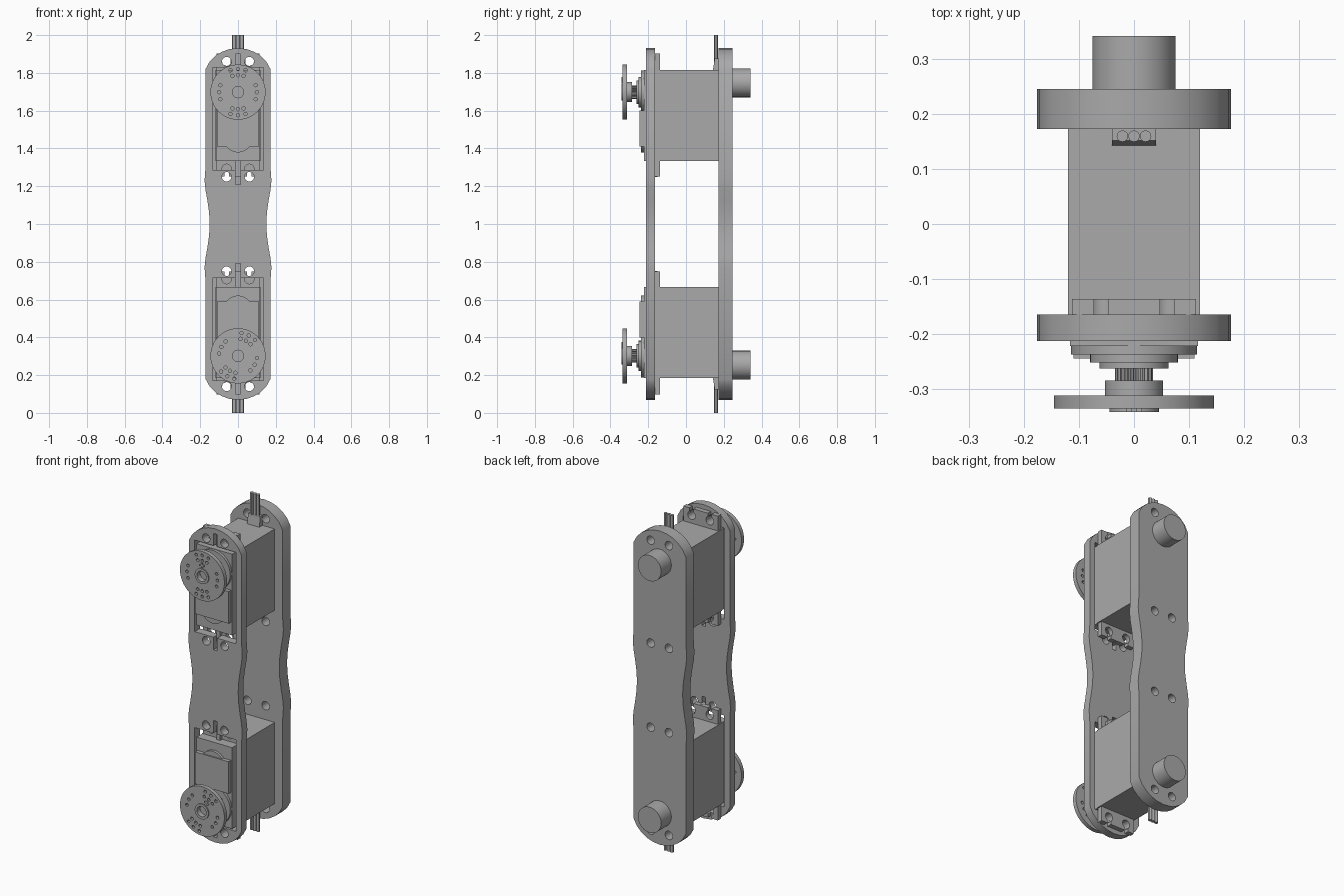
import bpy, bmesh
from math import sin, cos, pi, radians
from mathutils import Matrix, Vector

old = bpy.data.objects.get("Cube")
if old:
    bpy.data.objects.remove(old, do_unlink=True)

GREY = (0.4, 0.4, 0.4, 1)
grey = bpy.data.materials.new("plain grey")
grey.use_nodes = True
grey.diffuse_color = GREY
grey.node_tree.nodes["Principled BSDF"].inputs["Base Color"].default_value = GREY


def finish(name, bm):
    """Turn a bmesh into a grey object, smooth except at sharp edges."""
    bmesh.ops.remove_doubles(bm, verts=bm.verts, dist=1e-5)
    bmesh.ops.recalc_face_normals(bm, faces=bm.faces)
    mesh = bpy.data.meshes.new(name)
    bm.to_mesh(mesh)
    bm.free()
    mesh.materials.clear()
    mesh.materials.append(grey)
    ob = bpy.data.objects.new(name, mesh)
    bpy.context.collection.objects.link(ob)
    bpy.ops.object.select_all(action='DESELECT')
    ob.select_set(True)
    bpy.context.view_layer.objects.active = ob
    bpy.ops.object.shade_smooth_by_angle(angle=radians(30))
    return ob


def prism(name, y0, y1, loops, side=1):
    """Extrude x-z loops (first is the outline, the rest are holes) along y."""
    curve = bpy.data.curves.new(name, 'CURVE')
    curve.dimensions = '2D'
    curve.fill_mode = 'BOTH'
    curve.extrude = (y1 - y0) / 2
    for loop in loops:
        spline = curve.splines.new('POLY')
        spline.points.add(len(loop) - 1)
        for point, (x, z) in zip(spline.points, loop):
            point.co = (x, 1 + side * (z - 1), 0, 1)
        spline.use_cyclic_u = True
    temp = bpy.data.objects.new(name + "_temp", curve)
    bpy.context.collection.objects.link(temp)
    dg = bpy.context.evaluated_depsgraph_get()
    mesh = bpy.data.meshes.new_from_object(temp.evaluated_get(dg))
    bm = bmesh.new()
    bm.from_mesh(mesh)
    bm.transform(Matrix.Translation((0, (y0 + y1) / 2, 0)) @ Matrix.Rotation(pi / 2, 4, 'X'))
    bpy.data.objects.remove(temp, do_unlink=True)
    bpy.data.curves.remove(curve)
    bpy.data.meshes.remove(mesh)
    return finish(name, bm)


def arc(cx, cz, r, a0=0, a1=360, n=16):
    return [(cx + r * cos(radians(a0 + (a1 - a0) * i / n)),
             cz + r * sin(radians(a0 + (a1 - a0) * i / n))) for i in range(n + 1)]


def circle(cx, cz, r, n=48):
    return arc(cx, cz, r, n=n)[:-1]


def rect(w, z0, z1):
    return [(-w, z0), (w, z0), (w, z1), (-w, z1)]


def flip(loop):
    return [(x, 2 - z) for x, z in loop]


# Long side plates with rounded ends and a pinched waist
edge = [(0.15, 1), (0.153, 1.06), (0.163, 1.13), (0.172, 1.18), (0.177, 1.23), (0.172, 1.3),
        (0.172, 1.82), (0.15, 1.86), (0.12, 1.89), (0.085, 1.912), (0.045, 1.926), (0, 1.931)]
upper = edge + [(-x, z) for x, z in edge[-2::-1]]
outline = upper + flip(upper)[-2:0:-1]
bolts = [circle(x, z, 0.025, 20) for x in (-0.06, 0.06) for z in (1.25, 1.86)]
bolts += [flip(b) for b in bolts]
half = [(0.012, 1.21), (0.012, 1.285), (0.135, 1.285), (0.135, 1.828), (0.012, 1.828), (0.012, 1.9)]
window = half + [(-x, z) for x, z in reversed(half)]
prism("front_plate", -0.213, -0.165, [outline, window, flip(window)] + bolts)
prism("rear_plate", 0.173, 0.246, [outline] + bolts)

# Mounting flange outline with keyhole notches at both ends
MID, TIP = 1.577, 1.903
end = [(-0.113, TIP)]
for cx in (-0.06, 0.06):
    end += [(cx - 0.0125, TIP)] + arc(cx, 1.862, 0.025, 120, 420) + [(cx + 0.0125, TIP)]
end.append((0.113, TIP))
flange = end + [(x, 2 * MID - z) for x, z in reversed(end)]

# Holes in the round horn: triple rows above and below, arcs at the sides
SHAFT = 1.698
dots = [(0.1, 0), (0.094, 0.037), (0.094, -0.037)]
dots += [(-x, z) for x, z in dots]
dots += [(x, s * z) for s in (-1, 1) for x, z in
         ((-0.04, 0.116), (0, 0.122), (0.04, 0.116), (-0.03, 0.086), (0, 0.09), (0.03, 0.086))]
plus = [(-1, 3), (1, 3), (1, 1), (3, 1), (3, -1), (1, -1),
        (1, -3), (-1, -3), (-1, -1), (-3, -1), (-3, 1), (-1, 1)]


def horn(label, side, turn):
    """Round output horn, spun about the shaft."""
    centre = 1 + side * (SHAFT - 1)
    c, s = cos(radians(turn)), sin(radians(turn))

    def spin(x, z):
        return x * c - z * s, centre + x * s + z * c

    holes = [circle(*spin(x, z), 0.009, 12) for x, z in dots]
    prism(label + "_horn_disc", -0.336, -0.312,
          [circle(0, centre, 0.146, 64), circle(0, centre, 0.03, 32)] + holes)
    prism(label + "_horn_ring", -0.342, -0.336, [circle(0, centre, 0.045), circle(0, centre, 0.03, 32)])
    prism(label + "_horn_mark", -0.342, -0.336, [[spin(x * 0.005, 0.064 + z * 0.005) for x, z in plus]])


def servo(label, side, turn):
    def part(name, y0, y1, *loops):
        return prism(label + "_" + name, y0, y1, loops, side)

    # Case, flange and its ribs
    part("servo_case", -0.165, 0.173, rect(0.12, 1.333, 1.815))
    part("servo_face", -0.222, -0.165, rect(0.117, 1.333, 1.815))
    part("flange", -0.165, -0.137, flange)
    part("lower_rib", -0.185, -0.15, rect(0.012, 1.25, 1.333))
    part("upper_rib", -0.185, -0.15, rect(0.012, 1.815, 1.9))
    # Raised cover with a rounded tongue
    part("cover_panel", -0.245, -0.222, rect(0.11, 1.41, 1.6))
    part("cover_tongue", -0.238, -0.222, circle(0, 1.455, 0.076))
    # Stepped tower, toothed shaft and hub
    for name, r, y0, y1 in (("tower_base", 0.115, -0.238, -0.222), ("tower_step", 0.08, -0.252, -0.238),
                            ("tower_collar", 0.063, -0.263, -0.252), ("horn_hub", 0.053, -0.312, -0.285)):
        part(name, y0, y1, circle(0, SHAFT, r))
    teeth = 20
    gear = [(r * cos(2 * pi * (i + k) / teeth), SHAFT + r * sin(2 * pi * (i + k) / teeth))
            for i in range(teeth)
            for k, r in ((0, 0.029), (0.2, 0.035), (0.5, 0.035), (0.7, 0.029))]
    part("toothed_shaft", -0.285, -0.263, gear)
    horn(label, side, turn)
    # Round pivot on the rear plate
    part("rear_pivot", 0.246, 0.342, circle(0, 1.747, 0.076))
    # Tapered cable grip
    bm = bmesh.new()
    bmesh.ops.create_cube(bm, size=1)
    for v in bm.verts:
        tip = v.co.z > 0
        front = 0.152 if tip else 0.142
        v.co = Vector((v.co.x * 0.08, front if v.co.y < 0 else 0.173, 1 + side * (0.875 if tip else 0.81)))
    finish(label + "_cable_grip", bm)
    # Three wires
    for i, x in enumerate((-0.021, 0, 0.021)):
        bm = bmesh.new()
        bmesh.ops.create_cone(bm, cap_ends=True, segments=12, radius1=0.0105, radius2=0.0105, depth=0.14,
                              matrix=Matrix.Translation((x, 0.16, 1 + side * 0.93)))
        finish(f"{label}_wire_{i + 1}", bm)


servo("upper", 1, 0)
servo("lower", -1, -28)
